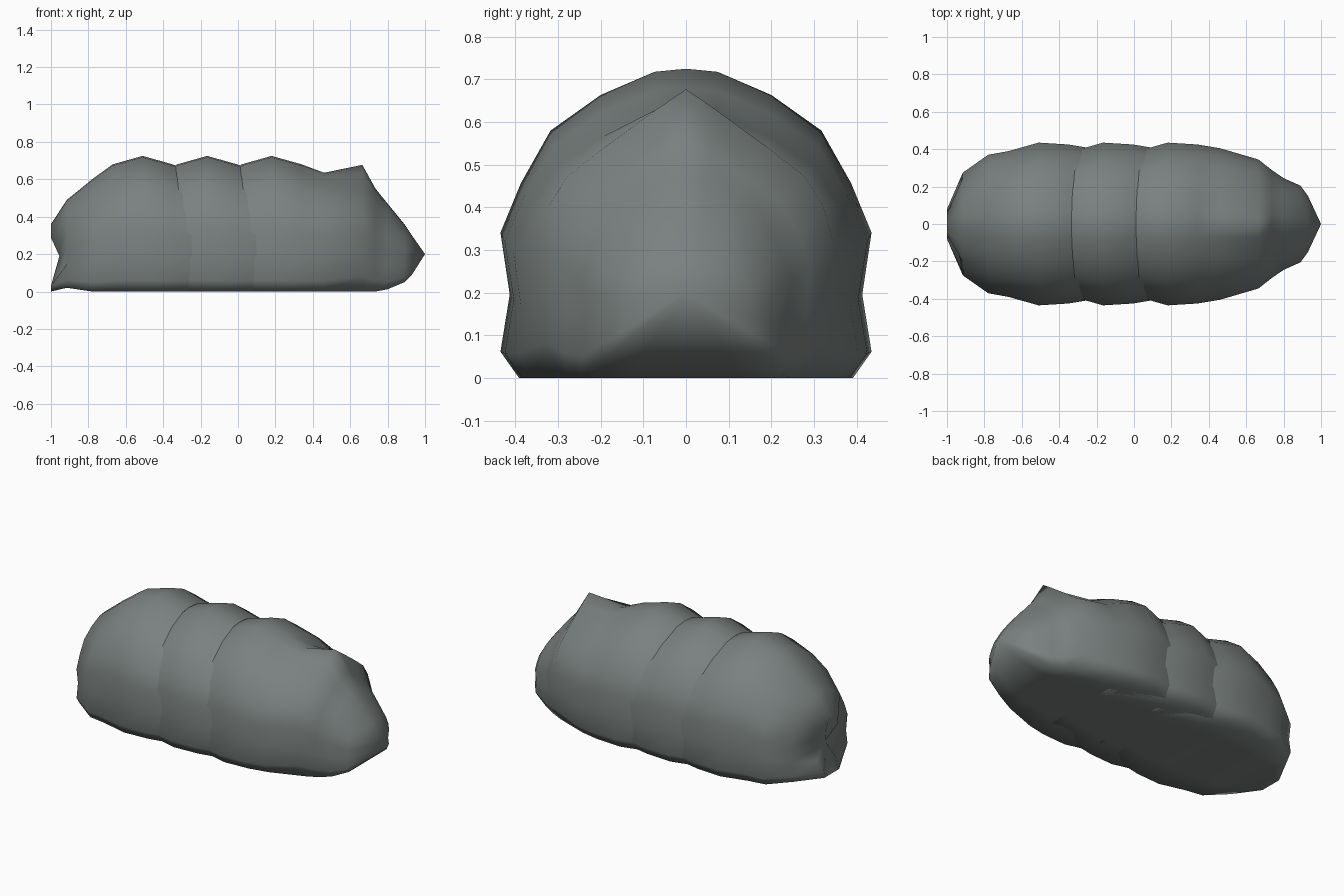
import bpy, bmesh, math

if "Cube" in bpy.data.objects:
    bpy.data.objects.remove(bpy.data.objects["Cube"])

stone = bpy.data.materials.new("slate grey")
stone.diffuse_color = (0.195, 0.22, 0.215, 1)
stone.use_nodes = True
stone.node_tree.nodes["Principled BSDF"].inputs["Base Color"].default_value = stone.diffuse_color

# half cross-sections (y share, z share), top to bottom: rounded and peaked
ROUND = [(0, 1), (.17, .99), (.46, .915), (.73, .80), (.89, .63),
         (1, .47), (.95, .27), (1, .085), (.9, 0), (.5, 0)]
PEAKED = [(0, 1), (.20, .93), (.55, .80), (.80, .70), (.93, .60),
          (1, .47), (.98, .27), (.96, .12), (.82, 0), (.45, 0)]

# stations: x, half width, bottom z, top z, peakedness
STATIONS = [(-.31, .08, 0, .36, 0), (-.225, .275, .02, .49, 0),
            (-.09, .37, 0, .60, 0), (.02, .39, 0, .68, 0),
            (.18, .435, 0, .725, 0), (.34, .425, 0, .68, 0),
            (.46, .405, 0, .635, .2), (.665, .345, 0, .677, 1),
            (.735, .29, 0, .55, .6), (.80, .245, .012, .47, 0),
            (.89, .205, .05, .36, 0), (.93, .15, .09, .30, 0)]


def boulder(name, dx):
    bm = bmesh.new()
    rings = []
    for x, w, lo, hi, k in STATIONS:
        half = [((1 - k) * a[0] + k * b[0], (1 - k) * a[1] + k * b[1])
                for a, b in zip(ROUND, PEAKED)]
        loop = half + [(-y, z) for y, z in reversed(half[1:])]
        rings.append([bm.verts.new((x + dx, y * w, lo + z * (hi - lo))) for y, z in loop])
    n = len(rings[0])
    for a, b in zip(rings, rings[1:]):
        for i in range(n):
            j = (i + 1) % n
            bm.faces.new((a[i], a[j], b[j], b[i]))
    # hollow tail with an upper knob and a foot, pointed nose
    for v in rings[0]:
        if .08 < v.co.z < .25:
            v.co.x += .05
    for ring, p in ((rings[0], (-.265, 0, .19)), (rings[-1], (1, 0, .2))):
        tip = bm.verts.new((p[0] + dx, p[1], p[2]))
        for i in range(n):
            bm.faces.new((ring[i], ring[(i + 1) % n], tip))
    bmesh.ops.recalc_face_normals(bm, faces=bm.faces)
    me = bpy.data.meshes.new(name)
    bm.to_mesh(me)
    bm.free()
    ob = bpy.data.objects.new(name, me)
    bpy.context.collection.objects.link(ob)
    me.materials.append(stone)
    bpy.ops.object.select_all(action='DESELECT')
    ob.select_set(True)
    bpy.context.view_layer.objects.active = ob
    bpy.ops.object.shade_smooth_by_angle(angle=math.radians(100))


# three overlapping copies of one boulder in a row
for name, dx in (("rear_boulder", -.69), ("middle_boulder", -.345), ("front_boulder", 0)):
    boulder(name, dx)
